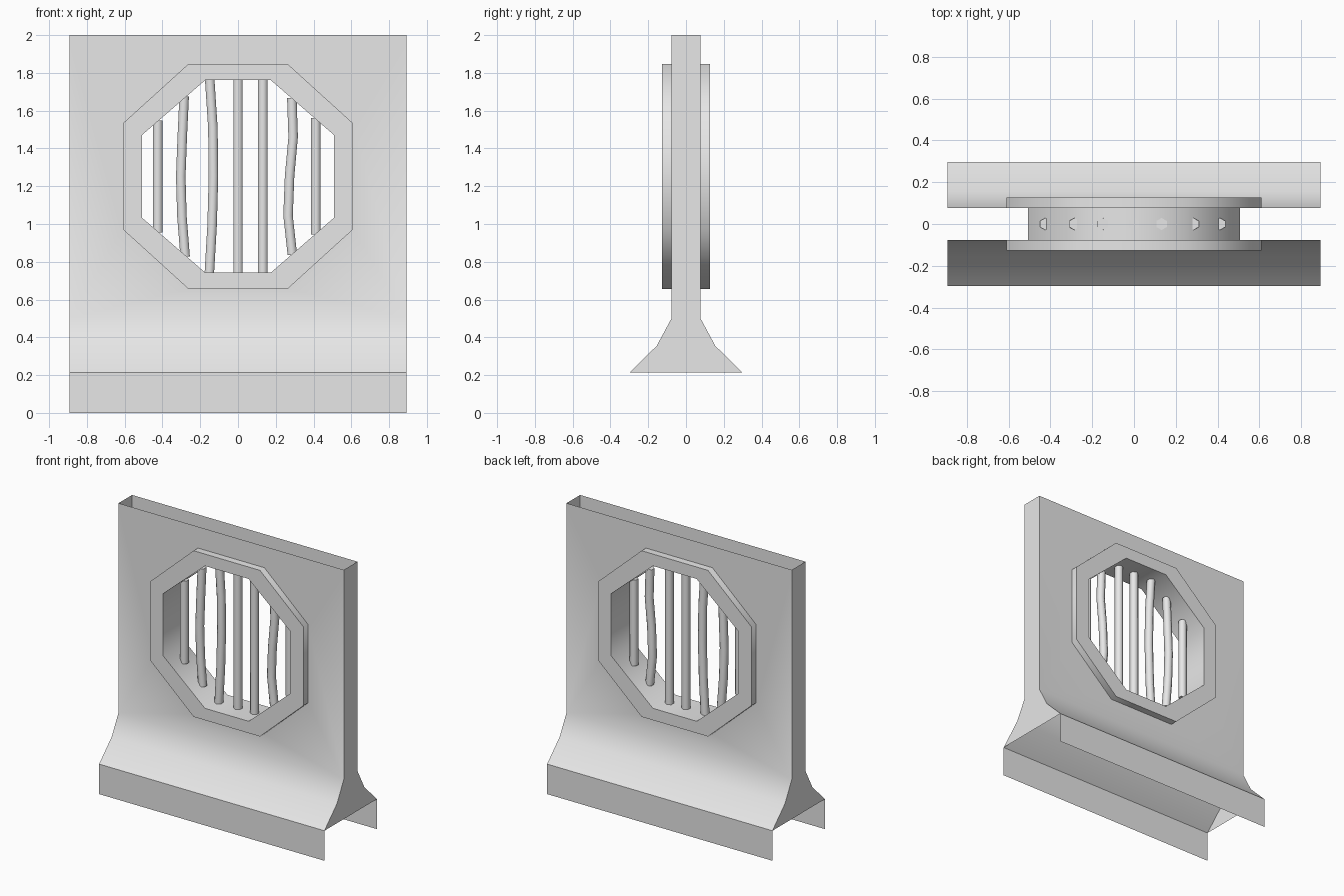
import bpy, bmesh, math
from mathutils import Vector

cube = bpy.data.objects.get("Cube")
if cube:
    bpy.data.objects.remove(cube, do_unlink=True)

grey = bpy.data.materials.new("plain grey")
grey.use_nodes = True
grey.diffuse_color = (0.8, 0.8, 0.8, 1)
grey.node_tree.nodes["Principled BSDF"].inputs["Base Color"].default_value = (0.8, 0.8, 0.8, 1)

HALF_W, HALF_T, FRAME_Y = 0.893, 0.077, 0.127
CENTRE_Z = 1.252
FOOT_Z, TOP_Z = 0.215, 2.0
# half thickness and height, from the foot up to the flat panel
PROFILE = [(0.297, FOOT_Z), (0.155, 0.355), (HALF_T, 0.5)]
OUTER = (0.61, 0.595, 0.263, 0.28)   # half width, half height, corner x, corner z
INNER = (0.507, 0.51, 0.173, 0.22)


def finish(bm, name, angle):
    bmesh.ops.remove_doubles(bm, verts=bm.verts, dist=0.0005)
    bmesh.ops.recalc_face_normals(bm, faces=bm.faces)
    mesh = bpy.data.meshes.new(name)
    bm.to_mesh(mesh)
    bm.free()
    mesh.materials.append(grey)
    obj = bpy.data.objects.new(name, mesh)
    bpy.context.collection.objects.link(obj)
    bpy.ops.object.select_all(action='DESELECT')
    obj.select_set(True)
    bpy.context.view_layer.objects.active = obj
    bpy.ops.object.shade_smooth_by_angle(angle=math.radians(angle))
    return obj


def face(bm, points):
    bm.faces.new([bm.verts.new(p) for p in points])


def octagon(size, y):
    """Corners run anticlockwise from the right end of the top side."""
    w, h, cx, cz = size
    flat = [(cx, h), (-cx, h), (-w, cz), (-w, -cz), (-cx, -h), (cx, -h), (w, -cz), (w, cz)]
    return [Vector((x, y, CENTRE_Z + z)) for x, z in flat]


def band(bm, a, b):
    for i in range(len(a)):
        j = (i + 1) % len(a)
        face(bm, [a[i], a[j], b[j], b[i]])


# Hollow wall, open at the top and below, with the window surround and tunnel
bm = bmesh.new()
for side in (-1, 1):
    y = side * HALF_T
    low = PROFILE[-1][1]
    corners = [Vector((HALF_W * sx, y, z)) for sx, z in
               ((1, TOP_Z), (-1, TOP_Z), (-1, low), (1, low))]
    rim = octagon(OUTER, y)
    for i in range(4):
        j = (i + 1) % 4
        face(bm, [corners[i], corners[j], rim[2 * i + 1], rim[2 * i]])
        face(bm, [corners[j], rim[2 * i + 2 if i < 3 else 0], rim[2 * i + 1]])
    # flared foot
    for (y0, z0), (y1, z1) in zip(PROFILE, PROFILE[1:]):
        face(bm, [(-HALF_W, side * y0, z0), (HALF_W, side * y0, z0),
                  (HALF_W, side * y1, z1), (-HALF_W, side * y1, z1)])
    # raised octagonal surround
    front = octagon(OUTER, side * FRAME_Y)
    band(bm, rim, front)
    band(bm, front, octagon(INNER, side * FRAME_Y))
band(bm, octagon(INNER, -FRAME_Y), octagon(INNER, FRAME_Y))
# closed ends
outline = PROFILE + [(HALF_T, TOP_Z)]
for x in (-HALF_W, HALF_W):
    face(bm, [(x, -y, z) for y, z in outline] + [(x, y, z) for y, z in reversed(outline)])
finish(bm, "wall_with_window", 50)

# Skirts below the foot
for name, side in (("front_skirt", -1), ("back_skirt", 1)):
    bm = bmesh.new()
    y = side * PROFILE[0][0]
    face(bm, [(-HALF_W, y, 0), (HALF_W, y, 0), (HALF_W, y, FOOT_Z), (-HALF_W, y, FOOT_Z)][::-side])
    finish(bm, name, 30)


def window_reach(x):
    """Half height of the opening at a distance from its middle."""
    w, h, cx, cz = INNER
    return h - max(0, abs(x) - cx) / (w - cx) * (h - cz)


# Window bars, x positions given from bottom to top
BARS = [[-0.425, -0.425],
        [-0.28, -0.297, -0.303, -0.295, -0.285],
        [-0.152, -0.137, -0.13, -0.133, -0.15],
        [0, 0],
        [0.132, 0.132],
        [0.288, 0.265, 0.273, 0.292, 0.285],
        [0.412, 0.412]]
SIDES, RADIUS = 6, 0.029
for n, path in enumerate(BARS):
    bm = bmesh.new()
    reach = window_reach(path[0]) + 0.006
    rings = []
    for k, x in enumerate(path):
        z = CENTRE_Z + reach * (2 * k / (len(path) - 1) - 1)
        angles = [math.tau * i / SIDES - math.pi / 2 for i in range(SIDES)]
        rings.append([(x + RADIUS * math.cos(a), RADIUS * math.sin(a), z) for a in angles])
    for a, b in zip(rings, rings[1:]):
        band(bm, a, b)
    face(bm, rings[0])
    face(bm, rings[-1])
    finish(bm, f"window_bar_{n + 1}", 65)
